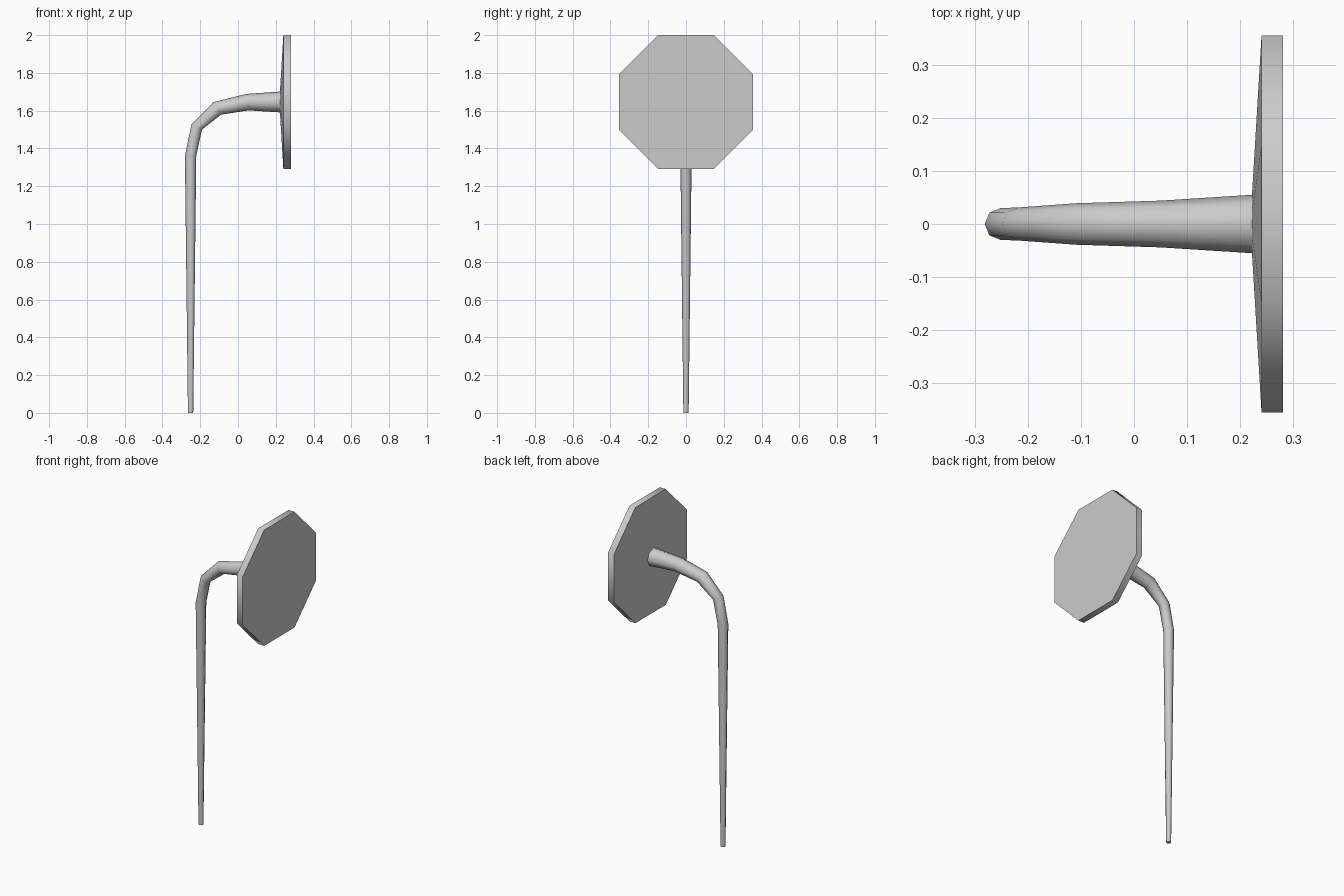
import bpy, bmesh, math
from mathutils import Vector

cube = bpy.data.objects.get("Cube")
if cube:
    bpy.data.objects.remove(cube, do_unlink=True)

SIDES = 8
HALF = math.pi / SIDES

grey = bpy.data.materials.new("light grey")
grey.use_nodes = True
colour = (0.6, 0.6, 0.6, 1)
grey.diffuse_color = colour
grey.node_tree.nodes["Principled BSDF"].inputs["Base Color"].default_value = colour


def loft(name, rings):
    """Octagonal tube; each ring is x, z, radius, tilt of its axis from vertical, twist."""
    bm = bmesh.new()
    loops = []
    for x, z, r, tilt, twist in rings:
        t = math.radians(tilt)
        u = Vector((-math.cos(t), 0, math.sin(t)))
        v = Vector((0, -1, 0))
        angles = [2 * math.pi * i / SIDES + twist for i in range(SIDES)]
        loops.append([bm.verts.new(Vector((x, 0, z)) + r * (math.cos(a) * u + math.sin(a) * v))
                      for a in angles])
    for low, high in zip(loops, loops[1:]):
        for i in range(SIDES):
            j = (i + 1) % SIDES
            bm.faces.new((low[i], low[j], high[j], high[i]))
    bm.faces.new(loops[0])
    bm.faces.new(loops[-1])
    bmesh.ops.recalc_face_normals(bm, faces=bm.faces)
    mesh = bpy.data.meshes.new(name)
    bm.to_mesh(mesh)
    bm.free()
    mesh.materials.append(grey)
    obj = bpy.data.objects.new(name, mesh)
    bpy.context.collection.objects.link(obj)
    bpy.ops.object.select_all(action='DESELECT')
    obj.select_set(True)
    bpy.context.view_layer.objects.active = obj
    bpy.ops.object.shade_smooth_by_angle(angle=math.radians(55))
    return obj


# Tapered stem, bending over to horizontal
loft("curved_stem", [
    (-0.251, 0.0, 0.014, 0, 0),
    (-0.251, 1.36, 0.03, 0, 0),
    (-0.219, 1.513, 0.031, 25, 0),
    (-0.11, 1.612, 0.039, 58, 0),
    (0.05, 1.645, 0.044, 83, 0),
    (0.223, 1.646, 0.055, 90, 0),
])

# Octagonal plate with a shallow cone on its back
loft("octagonal_plate", [
    (0.222, 1.646, 0.058, 90, HALF),
    (0.24, 1.646, 0.384, 90, HALF),
    (0.28, 1.646, 0.384, 90, HALF),
])
